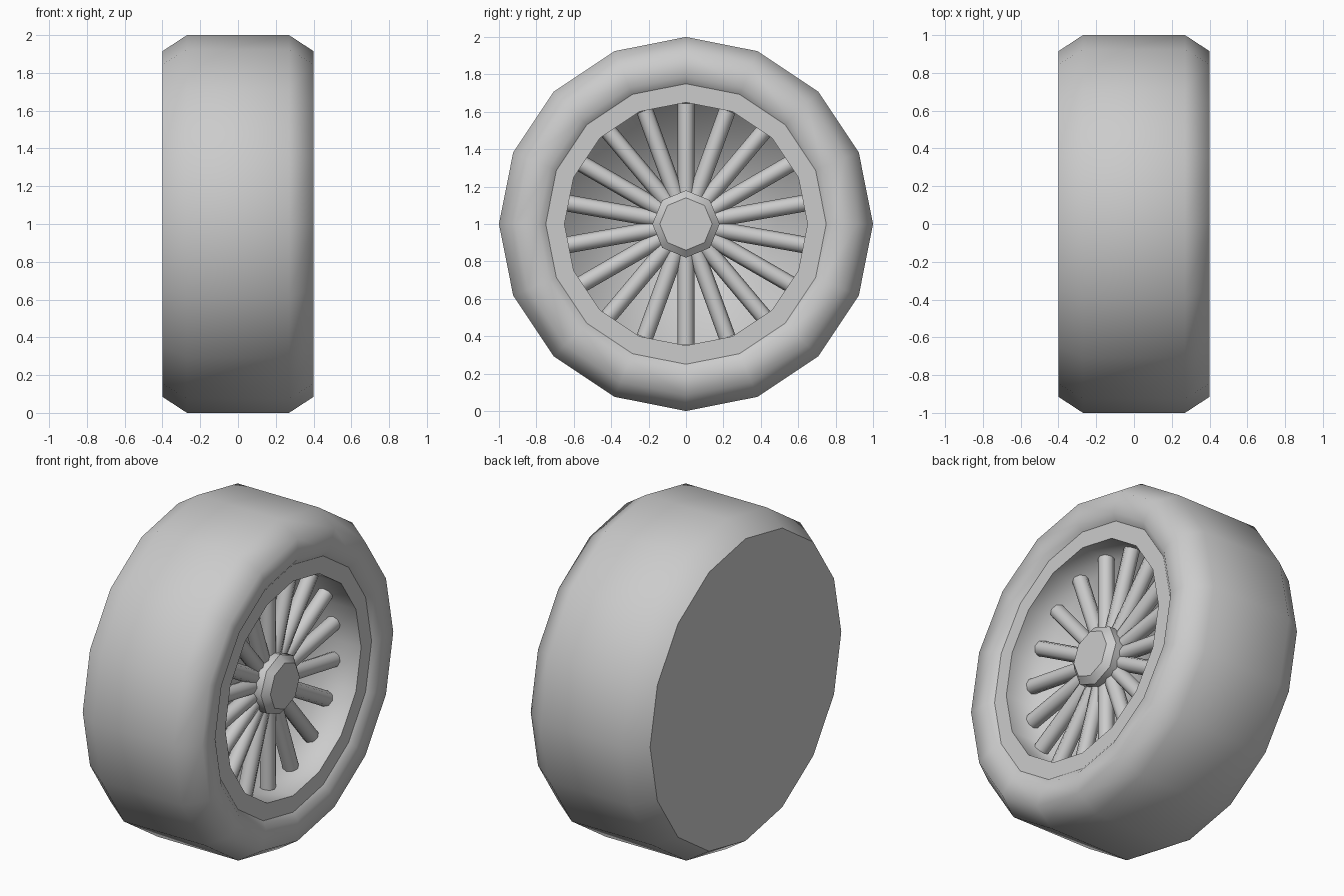
import bpy, bmesh, math
from mathutils import Matrix, Vector

cube = bpy.data.objects.get("Cube")
if cube:
    bpy.data.objects.remove(cube, do_unlink=True)

grey = bpy.data.materials.new("plain_grey")
grey.use_nodes = True
colour = (0.6, 0.6, 0.6, 1)
grey.diffuse_color = colour
grey.node_tree.nodes["Principled BSDF"].inputs["Base Color"].default_value = colour

AXLE = Vector((0, 0, 1))


def finish(name, bm, sharp_rings=()):
    """Turn a bmesh into a smooth-shaded object standing at axle height."""
    mesh = bpy.data.meshes.new(name)
    bm.normal_update()
    bm.to_mesh(mesh)
    bm.free()
    mesh.materials.append(grey)
    obj = bpy.data.objects.new(name, mesh)
    obj.location = AXLE
    bpy.context.collection.objects.link(obj)
    return obj


def lathe(name, profile, sides, sharp):
    """Spin (x, radius) points round the x axis, capping both ends.
    Rings whose index is in sharp get a hard edge."""
    bm = bmesh.new()
    rings = []
    for x, r in profile:
        angles = [math.tau * i / sides for i in range(sides)]
        rings.append([bm.verts.new((x, r * math.sin(a), r * math.cos(a))) for a in angles])
    for a, b in zip(rings, rings[1:]):
        for i in range(sides):
            j = (i + 1) % sides
            bm.faces.new((a[i], a[j], b[j], b[i]))
    bm.faces.new(rings[0])
    bm.faces.new(rings[-1])
    bmesh.ops.recalc_face_normals(bm, faces=bm.faces)
    for f in bm.faces:
        f.smooth = True
    for k in sharp:
        for i in range(sides):
            bm.edges.get((rings[k][i], rings[k][(i + 1) % sides])).smooth = False
    return finish(name, bm)


# Tyre with closed back, rounded shoulders, flat lip and dished front
lathe("tyre_and_rim", [
    (-0.4, 0.915), (-0.27, 1), (0.27, 1), (0.4, 0.915), (0.4, 0.79),
    (0.37, 0.75), (0.37, 0.65), (0.14, 0.65)], 16, sharp=(0, 5, 6))

# Hub with a bevelled cap
lathe("hub", [(0.13, 0.18), (0.28, 0.18), (0.315, 0.14)], 8, sharp=(0, 1, 2))

# Spokes radiating from the hub to the rim
SPOKES = 18
INNER, OUTER = 0.1, 0.645
bm = bmesh.new()
for i in range(SPOKES):
    turn = Matrix.Rotation(math.tau * i / SPOKES, 4, 'X')
    place = turn @ Matrix.Translation((0.2, 0, (INNER + OUTER) / 2))
    bmesh.ops.create_cone(bm, cap_ends=True, segments=8, radius1=0.045,
                          radius2=0.045, depth=OUTER - INNER, matrix=place)
for f in bm.faces:
    f.smooth = len(f.verts) == 4
for e in bm.edges:
    e.smooth = all(len(f.verts) == 4 for f in e.link_faces)
finish("spokes", bm)
